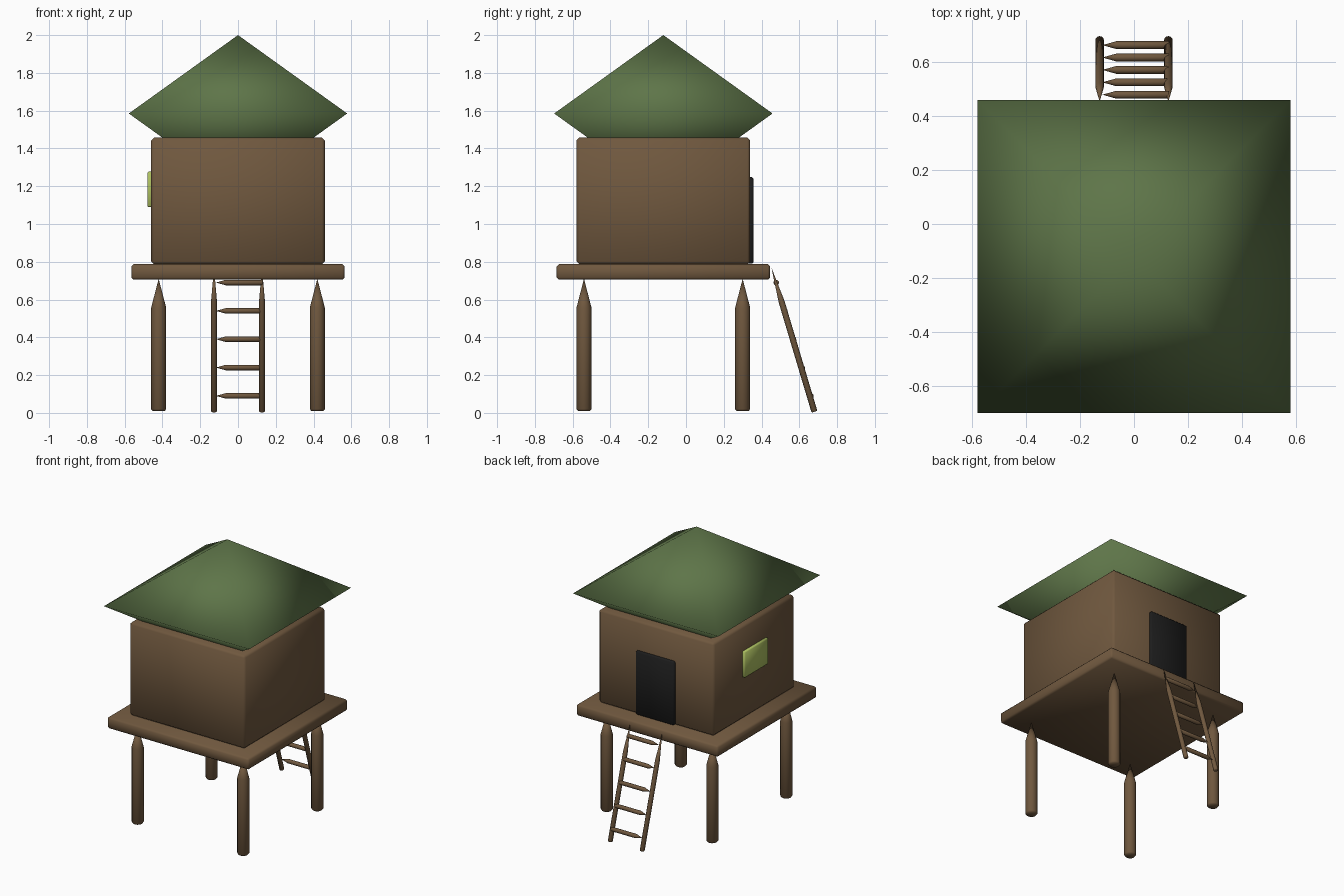
import bpy, bmesh, math
from mathutils import Vector

if "Cube" in bpy.data.objects:
    bpy.data.objects.remove(bpy.data.objects["Cube"])


def material(name, rgb):
    m = bpy.data.materials.new(name)
    m.diffuse_color = (*rgb, 1)
    m.use_nodes = True
    m.node_tree.nodes["Principled BSDF"].inputs["Base Color"].default_value = m.diffuse_color
    return m


WOOD = material("brown wood", (0.162, 0.098, 0.049))
GREEN = material("green roofing", (0.112, 0.178, 0.066))
BLACK = material("black door", (0.012, 0.012, 0.012))
LIME = material("lime window", (0.42, 0.53, 0.12))
CY = -0.12  # centre of the hut in y


def finish(bm, name, mat):
    bmesh.ops.recalc_face_normals(bm, faces=bm.faces)
    for f in bm.faces:
        f.smooth = True
    me = bpy.data.meshes.new(name)
    bm.to_mesh(me)
    bm.free()
    me.materials.append(mat)
    ob = bpy.data.objects.new(name, me)
    bpy.context.collection.objects.link(ob)
    return ob


def box(name, lo, hi, bevel, mat):
    """Box between two corners with chamfered edges."""
    lo, hi = Vector(lo), Vector(hi)
    bm = bmesh.new()
    bmesh.ops.create_cube(bm, size=1)
    for v in bm.verts:
        v.co = (lo + hi) / 2 + v.co * (hi - lo)
    bmesh.ops.bevel(bm, geom=bm.edges[:], offset=bevel, segments=1,
                    affect='EDGES', profile=0.5)
    return finish(bm, name, mat)


def stake(name, start, tip, r, taper, mat=WOOD, sides=12):
    """Round pole with a chamfered foot and a sharpened end."""
    start, tip = Vector(start), Vector(tip)
    length = (tip - start).length
    turn = (tip - start).to_track_quat('Z', 'Y')
    bm = bmesh.new()
    rings = []
    for h, rad in ((0, r * 0.8), (r * 0.25, r), (length * (1 - taper), r)):
        rings.append([bm.verts.new(start + turn @ Vector((
            rad * math.cos(math.tau * i / sides),
            rad * math.sin(math.tau * i / sides), h))) for i in range(sides)])
    end = bm.verts.new(tip)
    bm.faces.new(rings[0])
    for i in range(sides):
        j = (i + 1) % sides
        for a, b in zip(rings, rings[1:]):
            bm.faces.new((a[i], a[j], b[j], b[i]))
        bm.faces.new((rings[-1][i], rings[-1][j], end))
    return finish(bm, name, mat)


# Roof: double pyramid, lower half sinking into the hut
bm = bmesh.new()
eaves = [bm.verts.new((0.578 * sx, CY + 0.578 * sy, 1.585))
         for sx, sy in ((-1, -1), (1, -1), (1, 1), (-1, 1))]
peaks = [bm.verts.new((0, CY, z)) for z in (2.0, 1.17)]
for i in range(4):
    for p in peaks:
        bm.faces.new((eaves[i], eaves[(i + 1) % 4], p))
finish(bm, "roof", GREEN)

# Hut and platform
box("hut_walls", (-0.46, CY - 0.46, 0.787), (0.46, CY + 0.46, 1.457), 0.015, WOOD)
box("platform", (-0.565, CY - 0.565, 0.705), (0.565, CY + 0.565, 0.787), 0.012, WOOD)

# Door on the back wall, window on the left wall
box("door", (-0.153, 0.325, 0.79), (0.153, 0.358, 1.248), 0.008, BLACK)
box("window", (-0.48, CY - 0.135, 1.09), (-0.45, CY + 0.135, 1.277), 0.006, LIME)

# Legs
for sx in (-1, 1):
    for sy in (-1, 1):
        x, y = 0.42 * sx, CY + 0.42 * sy
        stake("leg", (x, y, 0.01), (x, y, 0.71), 0.04, 0.22)

# Ladder rails and rungs
for sx in (-1, 1):
    stake("ladder_rail", (0.127 * sx, 0.68, 0.006), (0.127 * sx, 0.452, 0.77), 0.016, 0.24)
for k in range(5):
    stake("ladder_rung", (0.13, 0.661 - 0.0458 * k, 0.09 + 0.15 * k),
          (-0.117, 0.661 - 0.0458 * k, 0.09 + 0.15 * k), 0.0145, 0.21)
